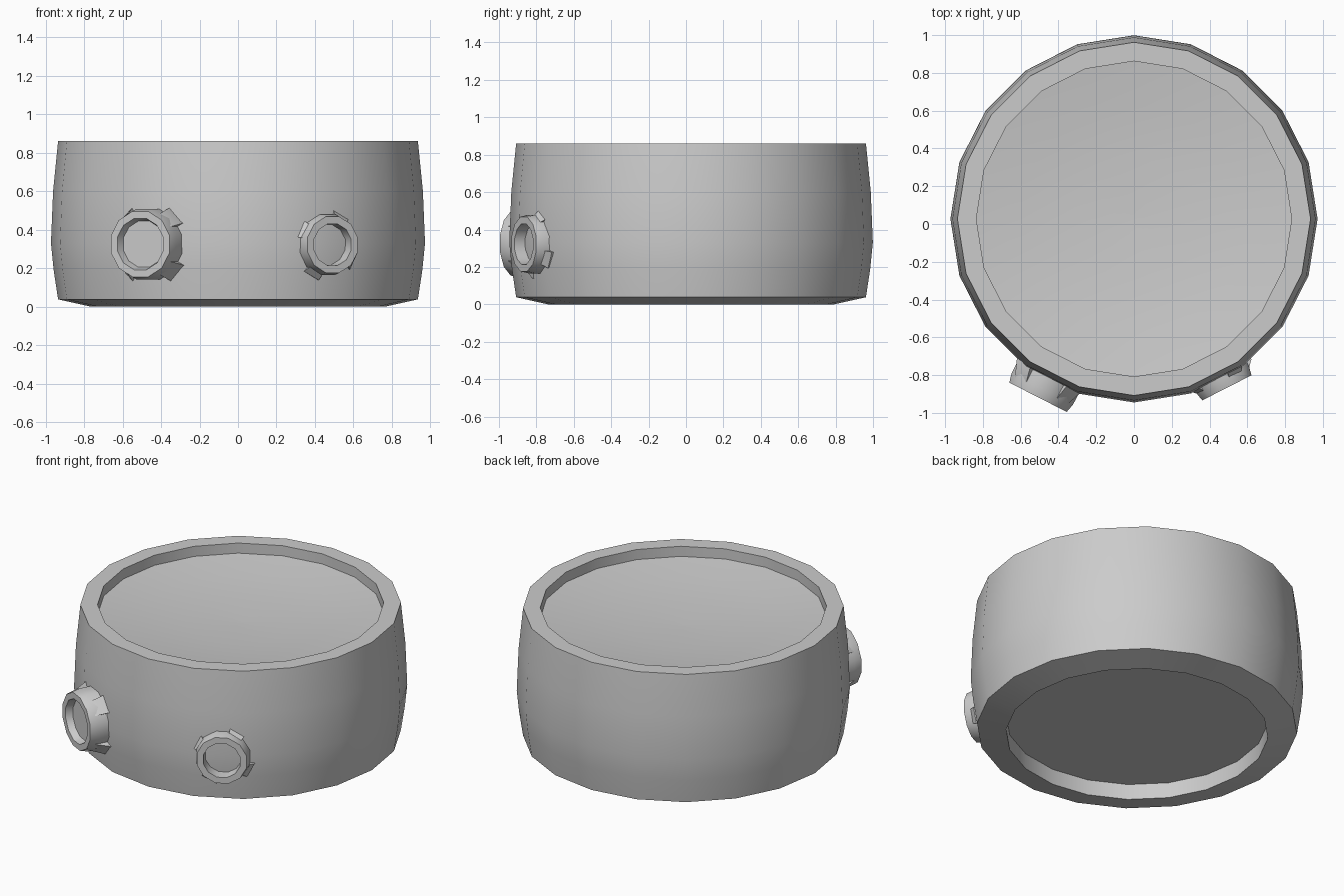
import bpy, bmesh, math
from mathutils import Matrix, Vector

if "Cube" in bpy.data.objects:
    bpy.data.objects.remove(bpy.data.objects["Cube"])

CENTER = Vector((0, 0.027, 0))


def finish(name, bm, matrix, angle):
    bmesh.ops.recalc_face_normals(bm, faces=bm.faces)
    me = bpy.data.meshes.new(name)
    bm.to_mesh(me)
    bm.free()
    ob = bpy.data.objects.new(name, me)
    ob.matrix_world = matrix
    bpy.context.collection.objects.link(ob)
    bpy.ops.object.select_all(action='DESELECT')
    ob.select_set(True)
    bpy.context.view_layer.objects.active = ob
    bpy.ops.object.shade_smooth_by_angle(angle=math.radians(angle))
    return ob


def lathe(bm, profile, sides, closed=False, phase=0.0):
    """Spin (radius, height) points about z; open profiles get end caps."""
    rings = []
    for r, z in profile:
        rings.append([bm.verts.new((r * math.cos(phase + 2 * math.pi * i / sides),
                                    r * math.sin(phase + 2 * math.pi * i / sides), z))
                      for i in range(sides)])
    pairs = list(zip(rings, rings[1:]))
    if closed:
        pairs.append((rings[-1], rings[0]))
    for a, b in pairs:
        for i in range(sides):
            j = (i + 1) % sides
            bm.faces.new((a[i], a[j], b[j], b[i]))
    if not closed:
        bm.faces.new(rings[0])
        bm.faces.new(rings[-1])


def tab(bm, section, angle, half):
    """Wedge clip: (radius, height) section swept over a small angle."""
    ends = []
    for a in (angle - half, angle + half):
        a = math.radians(a)
        ends.append([bm.verts.new((r * math.cos(a), r * math.sin(a), z))
                     for r, z in section])
    n = len(section)
    for i in range(n):
        j = (i + 1) % n
        bm.faces.new((ends[0][i], ends[0][j], ends[1][j], ends[1][i]))
    bm.faces.new(ends[0])
    bm.faces.new(ends[1])


def port(name, side_angle, shift, z, front, r, hole, floor, tab_start):
    a = math.radians(side_angle)
    t = Vector((math.cos(a), math.sin(a), 0))
    n = Vector((math.sin(a), -math.cos(a), 0))
    m = Matrix((t, (0, 0, 1), n)).transposed().to_4x4()
    m.translation = CENTER + t * shift + Vector((0, 0, z))
    bm = bmesh.new()
    back = 0.905
    outer = [(r * 1.04, back), (r * 1.04, front - 0.05), (r * 0.97, front), (hole, front)]
    if floor:
        lathe(bm, outer + [(hole * 0.9, floor)], 12, phase=math.pi / 12)
    else:
        lathe(bm, outer + [(hole * 0.95, back)], 12, closed=True, phase=math.pi / 12)
    # four wedge clips flaring toward the body
    section = [(r * 0.93, back), (r * 1.21, back + 0.01),
               (r * 1.21, back + 0.04), (r * 1.0, front - 0.04)]
    for k in range(4):
        tab(bm, section, tab_start + 90 * k, 15)
    finish(name, bm, m, 35)


# Barrel-shaped body with a shallow dished top and recessed underside
bm = bmesh.new()
lathe(bm, [(0.765, 0.10), (0.765, 0.0), (0.935, 0.038), (0.958, 0.19), (0.972, 0.33),
           (0.961, 0.60), (0.935, 0.86), (0.835, 0.86), (0.835, 0.795),
           (0.60, 0.765), (0.32, 0.745), (0.02, 0.738)], 20)
finish("body", bm, Matrix.Translation(CENTER), 30)

# Two ring-shaped ports on the front
port("large_port", -27, -0.024, 0.325, 1.072, 0.182, 0.138, 1.03, 45)
port("small_port", 27, 0.032, 0.322, 1.02, 0.156, 0.112, None, 62)
